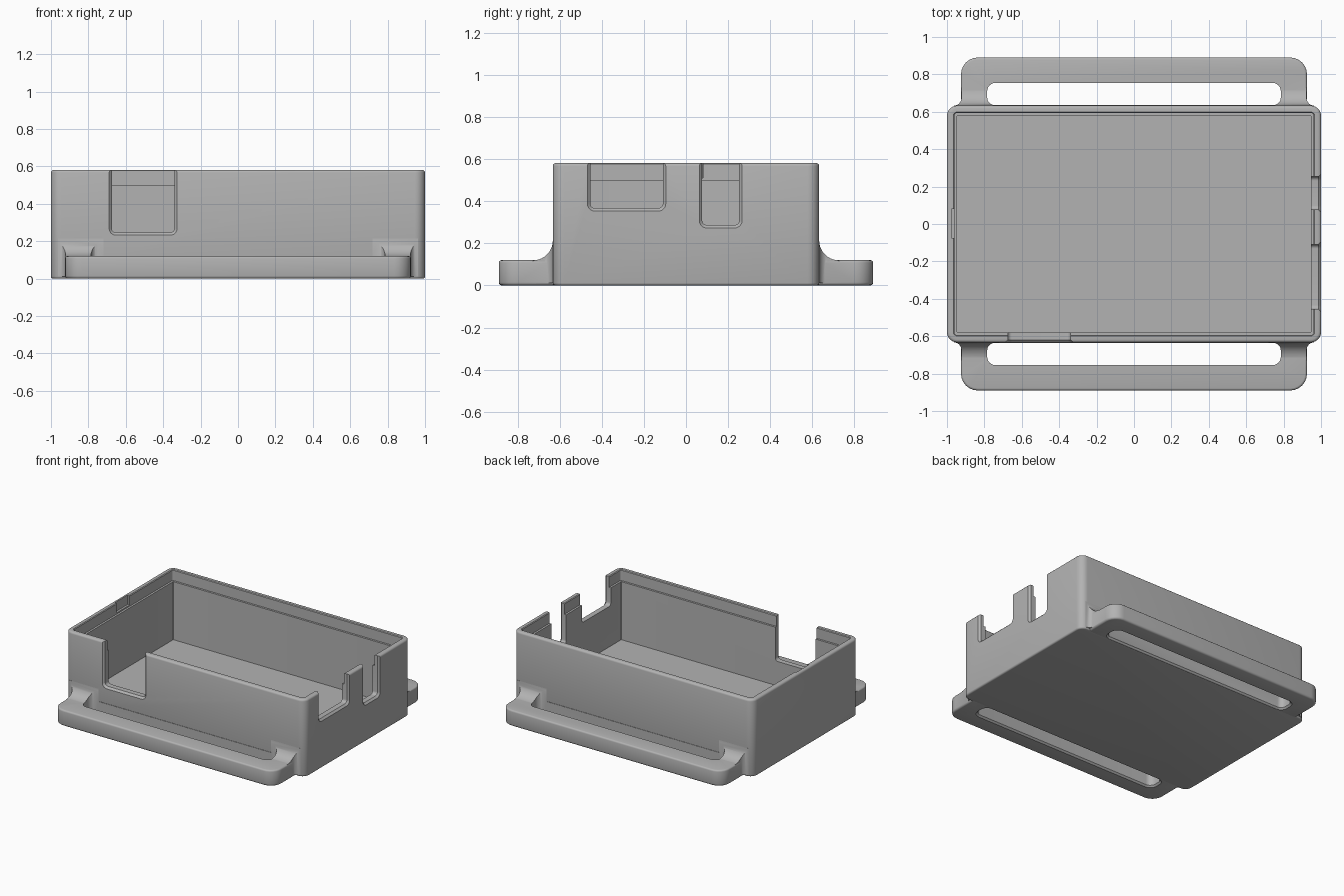
import bpy, bmesh
from math import sin, cos, pi, sqrt, radians

if "Cube" in bpy.data.objects:
    bpy.data.objects.remove(bpy.data.objects["Cube"])

grey = bpy.data.materials.new("plain grey")
grey.use_nodes = True
colour = (0.45, 0.45, 0.45, 1)
grey.diffuse_color = colour
grey.node_tree.nodes["Principled BSDF"].inputs["Base Color"].default_value = colour

HX, HY, HZ = 1.0, 0.633, 0.582      # case half width, half depth, height
FLANGE_TOP = 0.12


def outline(x0, x1, y0, y1, r_low, r_high, inset=0.0, steps=6):
    """Rounded rectangle, with one radius for low-y corners and one for high-y."""
    x0, x1, y0, y1 = x0 + inset, x1 - inset, y0 + inset, y1 - inset
    pts = []
    for k, (cx, cy, r) in enumerate([(x1, y1, r_high), (x0, y1, r_high),
                                     (x0, y0, r_low), (x1, y0, r_low)]):
        r = max(r - inset, 0.003)
        cx += -r if cx == x1 else r
        cy += -r if cy == y1 else r
        for i in range(steps + 1):
            a = (k + i / steps) * pi / 2
            pts.append((cx + r * cos(a), cy + r * sin(a)))
    return pts


def loft(name, rings):
    """Closed solid skinned through rings of equal point count."""
    bm = bmesh.new()
    loops = [[bm.verts.new(p) for p in ring] for ring in rings]
    n = len(loops[0])
    for a, b in zip(loops, loops[1:]):
        for i in range(n):
            j = (i + 1) % n
            bm.faces.new((a[i], a[j], b[j], b[i]))
    bm.faces.new(loops[0][::-1])
    bm.faces.new(loops[-1])
    bmesh.ops.recalc_face_normals(bm, faces=bm.faces)
    mesh = bpy.data.meshes.new(name)
    bm.to_mesh(mesh)
    bm.free()
    mesh.materials.append(grey)
    obj = bpy.data.objects.new(name, mesh)
    bpy.context.collection.objects.link(obj)
    return obj


def activate(obj):
    bpy.ops.object.select_all(action='DESELECT')
    obj.select_set(True)
    bpy.context.view_layer.objects.active = obj


def combine(target, tool, operation):
    """Apply a boolean and discard the tool object."""
    mod = target.modifiers.new("boolean", 'BOOLEAN')
    mod.operation, mod.object, mod.solver = operation, tool, 'EXACT'
    activate(target)
    bpy.ops.object.modifier_apply(modifier=mod.name)
    bpy.data.objects.remove(tool)


def rounded_edge(r, z, top, steps=3):
    """(inset, z) pairs round an outer edge, listed from low to high."""
    arc = [(r * (1 - cos(i / steps * pi / 2)), r * (1 - sin(i / steps * pi / 2)))
           for i in range(steps + 1)]
    if top:
        return [(a, z - b) for a, b in arc]
    return [(a, z + b) for a, b in reversed(arc)]


# Case: outer skin, rim, lid ledge, inner wall and floor in one sweep
section = rounded_edge(0.012, 0, False) + rounded_edge(0.015, HZ, True)
section += [(0.034, HZ), (0.039, HZ - 0.005), (0.039, 0.5), (0.054, 0.5), (0.054, 0.062)]
case = loft("case", [
    [(x, y, z) for x, y in outline(-HX, HX, -HY, HY, 0.055, 0.055, inset)]
    for inset, z in section])


# Port openings with chamfered outer edges
def cut_port(u0, u1, bottom, place):
    rings = []
    for w, grow in [(-0.014, 0.028), (0.014, 0), (0.1, 0)]:
        shape = outline(u0, u1, bottom, 0.8, 0.022, 0.022, -grow)
        rings.append([place(u, v, w) for u, v in shape])
    combine(case, loft("port_cutter", rings), 'DIFFERENCE')


def on_front(u, v, w):
    return (u, w - HY, v)


def on_right(u, v, w):
    return (HX - w, u, v)


cut_port(-0.675, -0.34, 0.246, on_front)
cut_port(-0.455, -0.11, 0.367, on_right)
cut_port(0.077, 0.253, 0.287, on_right)

# Latch pocket inside the rim of the -x wall
pocket = loft("pocket_cutter", [
    [(x, y, z) for x, y in outline(-0.977, -0.93, -0.075, 0.08, 0.003, 0.003)]
    for z in (0.51, 0.65)])
combine(case, pocket, 'DIFFERENCE')

# Strap flange: flat plate with rounded edges
plate_section = rounded_edge(0.015, 0, False) + rounded_edge(0.012, FLANGE_TOP, True)
flange = loft("strap_flanges", [
    [(x, y, z) for x, y in outline(-0.925, 0.925, 0.605, 0.89, 0.01, 0.09, inset)]
    for inset, z in plate_section])


# Arm fillets sweeping up and out into the case wall
def sweep(r, d):
    return r - sqrt(r * r - (r - d) ** 2) if d < r else 0.0


def arm_rings(side):
    reach, flare = 0.095, 0.04
    rings = []
    for i in range(-1, 11):
        d = reach * (1 - cos(max(i, 0) / 10 * pi / 2))
        y = HY + d if i >= 0 else 0.605
        outer = side * (0.923 + sweep(flare, d))
        top = FLANGE_TOP - 0.001 + sweep(reach, d)
        inner = side * 0.72
        rings.append([(inner, y, 0.012), (outer, y, 0.012), (outer, y, top), (inner, y, top)])
    return rings


for side in (-1, 1):
    combine(flange, loft("arm", arm_rings(side)), 'UNION')

# Strap slot, chamfered underneath
slot = loft("slot_cutter", [
    [(x, y, z) for x, y in outline(-0.785, 0.785, 0.636, 0.755, 0.04, 0.045, -grow)]
    for z, grow in [(-0.012, 0.024), (0.012, 0), (0.4, 0)]])
combine(flange, slot, 'DIFFERENCE')

# Matching flange on the opposite side
mirror = flange.modifiers.new("mirror", 'MIRROR')
mirror.use_axis = (False, True, False)
mirror.use_mirror_merge = False
activate(flange)
bpy.ops.object.modifier_apply(modifier=mirror.name)

for obj in (case, flange):
    activate(obj)
    bpy.ops.object.shade_smooth_by_angle(angle=radians(32))
